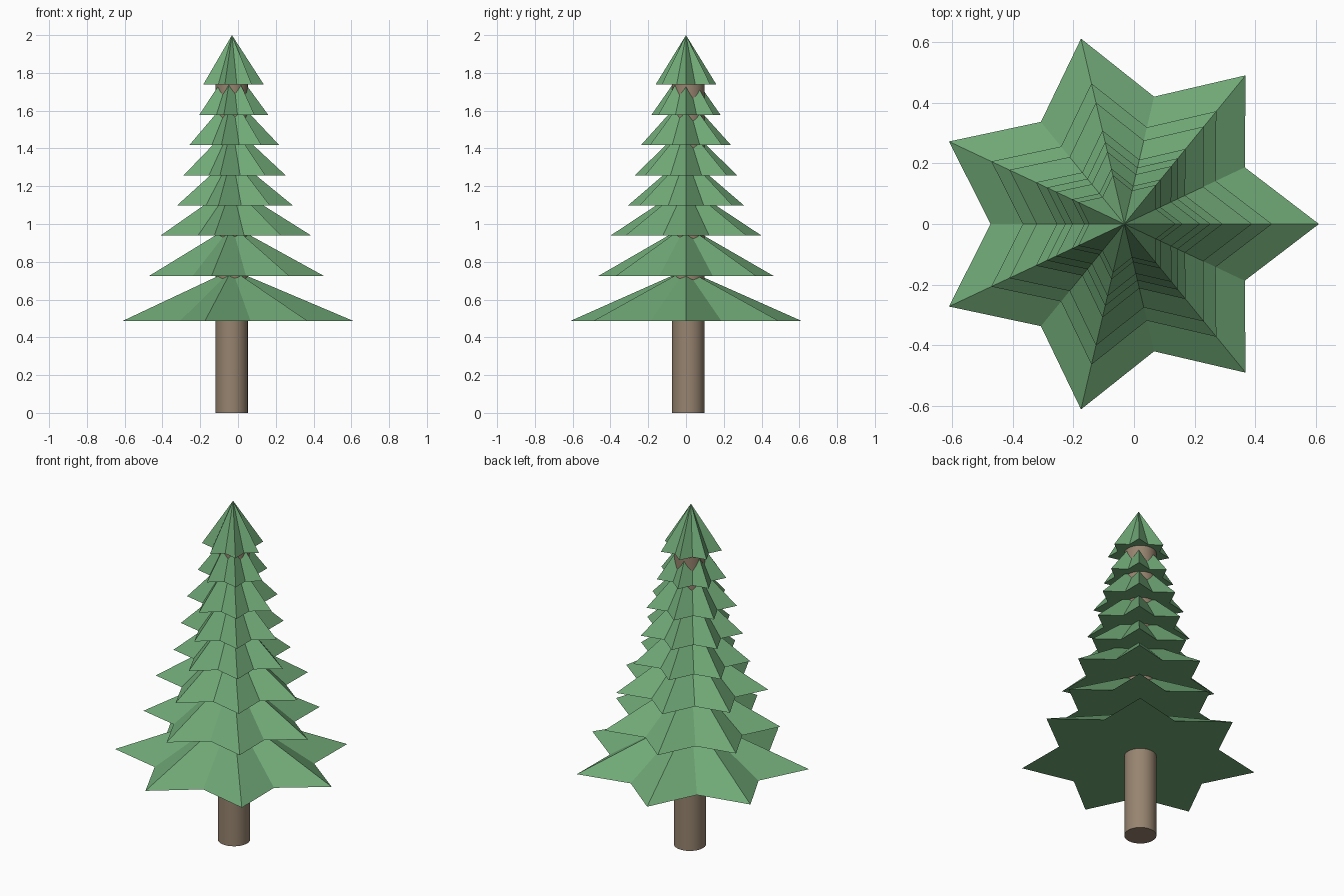
import bpy, bmesh
from math import cos, sin, pi

if "Cube" in bpy.data.objects:
    bpy.data.objects.remove(bpy.data.objects["Cube"])

CX = -0.032        # tree axis
POINTS = 7
VALLEY = 0.687     # inner / outer star radius
Y_SCALE = 0.977


def material(name, color):
    m = bpy.data.materials.new(name)
    m.diffuse_color = (*color, 1)
    m.use_nodes = True
    m.node_tree.nodes["Principled BSDF"].inputs["Base Color"].default_value = m.diffuse_color
    return m


green = material("needle_green", (0.16, 0.39, 0.18))
brown = material("bark_brown", (0.31, 0.23, 0.16))


def star_cone(name, z, radius, height):
    bm = bmesh.new()
    ring = []
    for i in range(2 * POINTS):
        r = radius * (VALLEY if i % 2 else 1)
        a = pi * i / POINTS
        ring.append(bm.verts.new((r * cos(a), Y_SCALE * r * sin(a), 0)))
    apex = bm.verts.new((0, 0, height))
    for i, v in enumerate(ring):
        bm.faces.new((v, ring[(i + 1) % len(ring)], apex))
    bm.faces.new(ring[::-1])
    mesh = bpy.data.meshes.new(name)
    bm.to_mesh(mesh)
    bm.free()
    mesh.materials.append(green)
    obj = bpy.data.objects.new(name, mesh)
    obj.location = (CX, 0, z)
    bpy.context.collection.objects.link(obj)


# Branch tiers: base height, tip radius, cone height
tiers = [(0.487, 0.642, 0.272), (0.725, 0.487, 0.268), (0.938, 0.421, 0.265),
         (1.097, 0.324, 0.265), (1.258, 0.284, 0.265), (1.418, 0.250, 0.265),
         (1.578, 0.192, 0.262), (1.738, 0.169, 0.262)]
for n, (z, r, h) in enumerate(tiers, 1):
    star_cone(f"branch_tier_{n}", z, r, h)

# Trunk, running up inside the tiers
TOP = 1.745
bpy.ops.mesh.primitive_cylinder_add(vertices=32, radius=0.086, depth=TOP,
                                    location=(CX - 0.002, 0.012, TOP / 2))
trunk = bpy.context.object
trunk.name = "trunk"
trunk.data.materials.append(brown)
bpy.ops.object.shade_smooth_by_angle()
